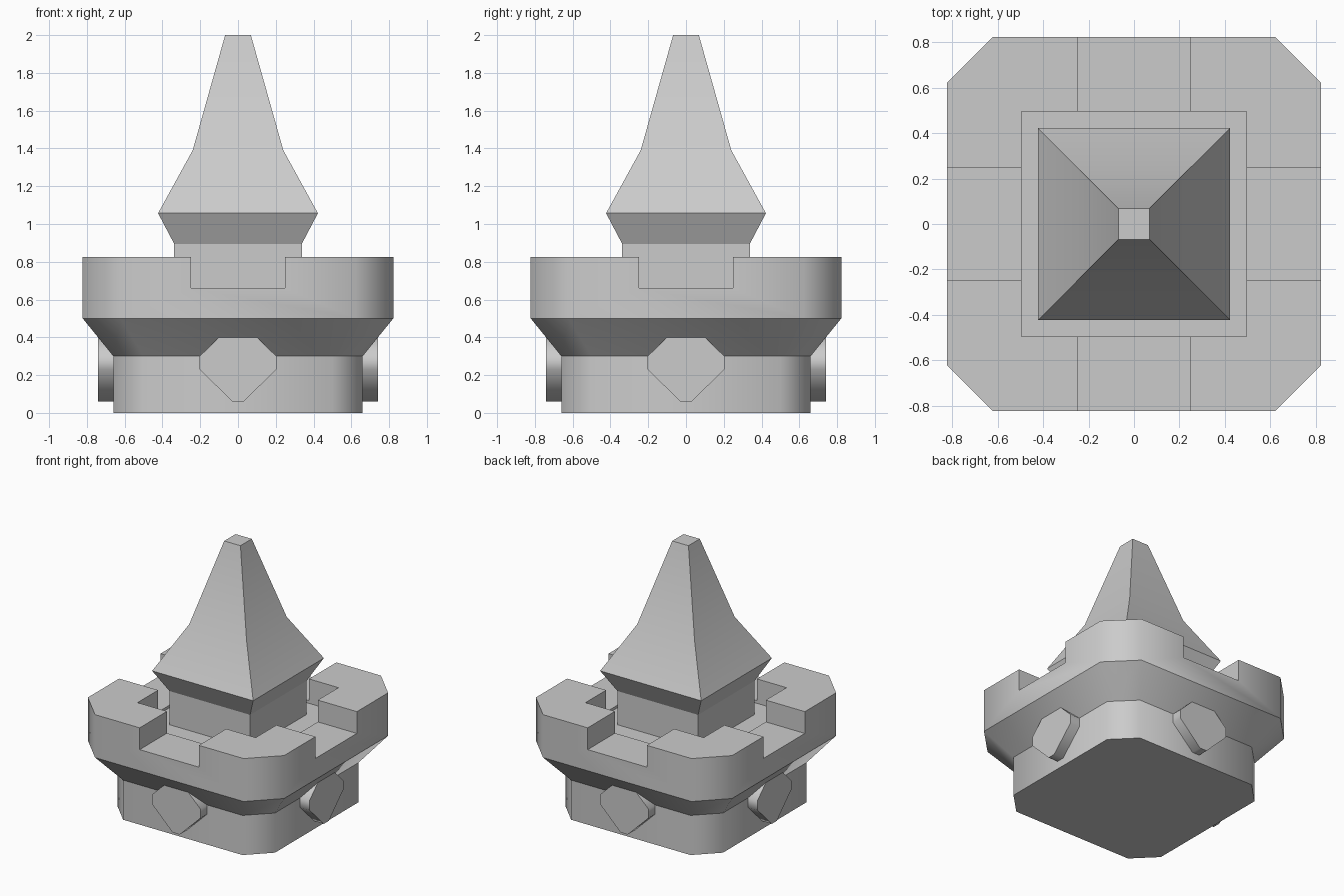
import bpy, bmesh, math
from mathutils import Matrix

if "Cube" in bpy.data.objects:
    bpy.data.objects.remove(bpy.data.objects["Cube"])


def loft(name, rings):
    """Closed solid skinned through a list of equally sized point rings."""
    bm = bmesh.new()
    loops = [[bm.verts.new(p) for p in ring] for ring in rings]
    n = len(loops[0])
    for a, b in zip(loops, loops[1:]):
        for i in range(n):
            j = (i + 1) % n
            bm.faces.new((a[i], a[j], b[j], b[i]))
    bm.faces.new(loops[0][::-1])
    bm.faces.new(loops[-1])
    bmesh.ops.recalc_face_normals(bm, faces=bm.faces)
    me = bpy.data.meshes.new(name)
    bm.to_mesh(me)
    bm.free()
    ob = bpy.data.objects.new(name, me)
    bpy.context.collection.objects.link(ob)
    return ob


def activate(ob):
    bpy.ops.object.select_all(action='DESELECT')
    ob.select_set(True)
    bpy.context.view_layer.objects.active = ob


def square(h, z):
    return [(-h, -h, z), (h, -h, z), (h, h, z), (-h, h, z)]


def octagon(h, c, z):
    k = h - c
    return [(-k, -h, z), (k, -h, z), (h, -k, z), (h, k, z),
            (k, h, z), (-k, h, z), (-h, k, z), (-h, -k, z)]


def box(name, hx, hy, z0, z1):
    return loft(name, [[(-hx, -hy, z), (hx, -hy, z), (hx, hy, z), (-hx, hy, z)]
                       for z in (z0, z1)])


# Base with flared parapet
base = loft("base_parapet", [octagon(0.66, 0.16, 0), octagon(0.66, 0.16, 0.3),
                             octagon(0.822, 0.2, 0.5), octagon(0.822, 0.2, 0.825)])

# Courtyard recess and the four parapet notches
cutters = [box("court_cutter", 0.495, 0.495, 0.64, 1.2),
           box("notch_cutter_x", 1.0, 0.248, 0.66, 1.1),
           box("notch_cutter_y", 0.248, 1.0, 0.66, 1.15)]
for cutter in cutters:
    activate(base)
    mod = base.modifiers.new("cut", 'BOOLEAN')
    mod.operation = 'DIFFERENCE'
    mod.solver = 'EXACT'
    mod.object = cutter
    bpy.ops.object.modifier_apply(modifier=mod.name)
    bpy.data.objects.remove(cutter)

# Soft vertical corners, crisp horizontal edges
bm = bmesh.new()
bm.from_mesh(base.data)
for f in bm.faces:
    f.smooth = True
for e in bm.edges:
    angle = e.calc_face_angle(0)
    level = abs(e.verts[0].co.z - e.verts[1].co.z) < 1e-4
    e.smooth = not (angle > math.radians(55) or (level and angle > math.radians(20)))
bm.to_mesh(base.data)
bm.free()

# Tower with pointed roof
tower = loft("tower_spire", [square(h, z) for h, z in
                             ((0.338, 0.6), (0.338, 0.895), (0.423, 1.057),
                              (0.24, 1.39), (0.068, 2.0))])
activate(tower)
bpy.ops.object.shade_smooth_by_angle(angle=math.radians(20))

# Pointed studs on the four sides
half = [(0.03, 0.06), (0.203, 0.23), (0.203, 0.3), (0.1, 0.4)]
outline = half + [(-x, z) for x, z in reversed(half)]
for i, side in enumerate(("front", "right", "back", "left")):
    stud = loft("stud_" + side, [[(x, y, z) for x, z in outline] for y in (-0.55, -0.74)])
    stud.data.transform(Matrix.Rotation(i * math.pi / 2, 4, 'Z'))
    activate(stud)
    bpy.ops.object.shade_smooth_by_angle(angle=math.radians(55))
